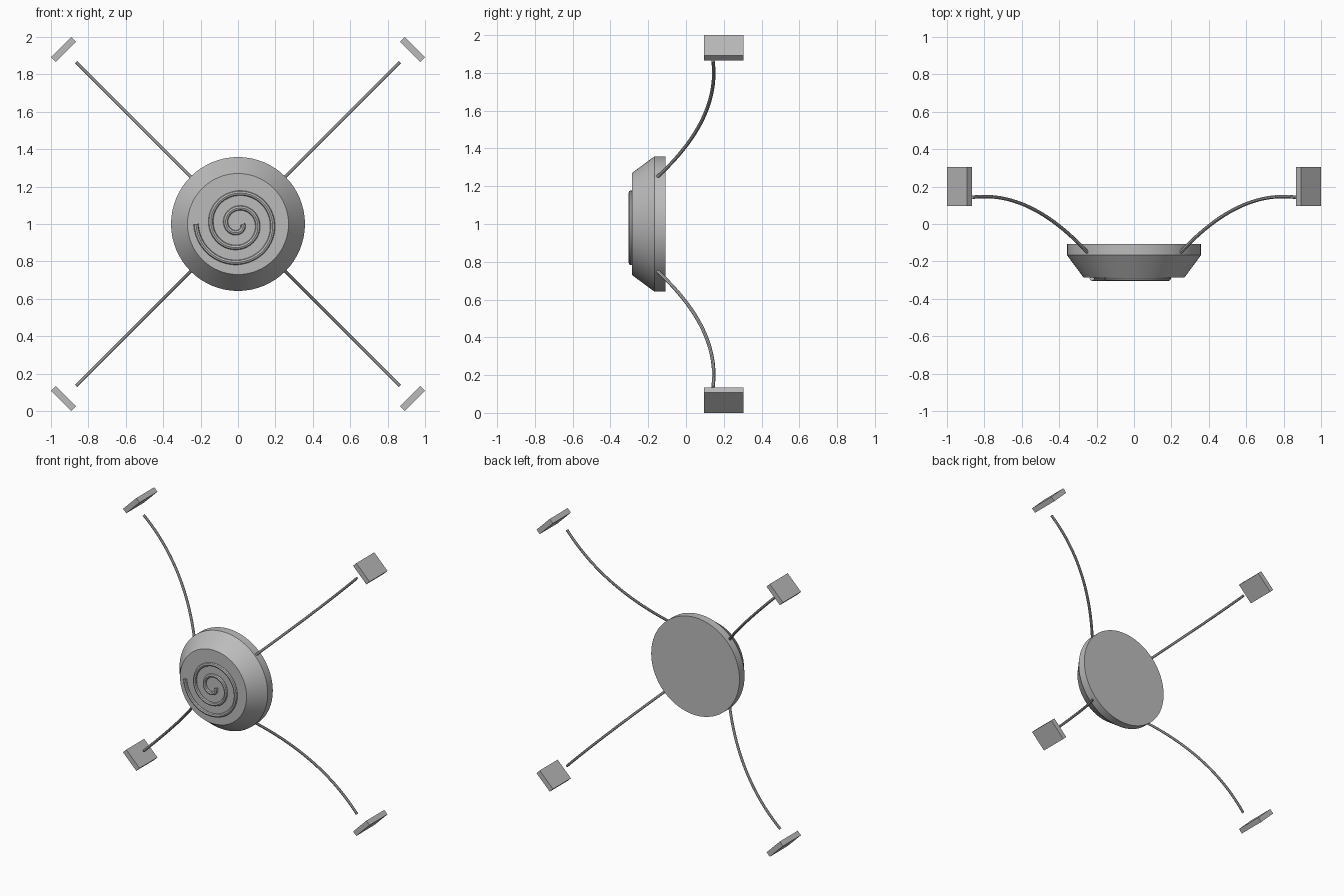
import bpy, bmesh, math
from mathutils import Vector, Matrix

if "Cube" in bpy.data.objects:
    bpy.data.objects.remove(bpy.data.objects["Cube"])

grey = bpy.data.materials.new("grey")
grey.diffuse_color = (0.5, 0.5, 0.5, 1)
grey.use_nodes = True
grey.node_tree.nodes["Principled BSDF"].inputs["Base Color"].default_value = grey.diffuse_color
CENTRE = Vector((0, 0, 1))


def finish(obj, smooth=False):
    obj.data.materials.clear()
    obj.data.materials.append(grey)
    if smooth:
        bpy.ops.object.select_all(action='DESELECT')
        obj.select_set(True)
        bpy.context.view_layer.objects.active = obj
        bpy.ops.object.shade_smooth_by_angle(angle=math.radians(35))


def mesh_object(name, bm, smooth=False):
    bmesh.ops.recalc_face_normals(bm, faces=bm.faces)
    mesh = bpy.data.meshes.new(name)
    bm.to_mesh(mesh)
    bm.free()
    obj = bpy.data.objects.new(name, mesh)
    bpy.context.collection.objects.link(obj)
    finish(obj, smooth)
    return obj


def tube(name, points, radius):
    """Capped round tube swept along a list of points."""
    curve = bpy.data.curves.new(name, 'CURVE')
    curve.dimensions = '3D'
    curve.bevel_depth = radius
    curve.bevel_resolution = 2
    curve.use_fill_caps = True
    spline = curve.splines.new('POLY')
    spline.points.add(len(points) - 1)
    for p, co in zip(spline.points, points):
        p.co = (*co, 1)
    obj = bpy.data.objects.new(name, curve)
    bpy.context.collection.objects.link(obj)
    bpy.ops.object.select_all(action='DESELECT')
    obj.select_set(True)
    bpy.context.view_layer.objects.active = obj
    bpy.ops.object.convert(target='MESH')
    finish(bpy.context.object, True)


# Round body: bevelled disc turned about the y axis
SEGMENTS = 64
bm = bmesh.new()
rings = []
for r, y in [(0.358, -0.108), (0.358, -0.167), (0.27, -0.286)]:
    rings.append([bm.verts.new((r * math.cos(a), y, 1 + r * math.sin(a)))
                  for a in (2 * math.pi * i / SEGMENTS for i in range(SEGMENTS))])
for a, b in zip(rings, rings[1:]):
    for i in range(SEGMENTS):
        j = (i + 1) % SEGMENTS
        bm.faces.new((a[i], a[j], b[j], b[i]))
bm.faces.new(rings[0])
bm.faces.new(rings[-1])
mesh_object("body", bm, True)

# Raised spiral on the front, two and a half turns
spiral = []
for i in range(121):
    t = i / 120
    a, r = -5 * math.pi * t, 0.025 + 0.2 * t
    spiral.append((r * math.cos(a), -0.291, 1 - r * math.sin(a) * -1))
tube("spiral", spiral, 0.013)

# Four bowed arms, each with a loose square pad beyond its tip
for sx, sz, place in [(1, 1, "top_right"), (-1, 1, "top_left"),
                      (1, -1, "bottom_right"), (-1, -1, "bottom_left")]:
    arm = []
    for i in range(25):
        d = 0.25 + 0.615 * i / 24
        arm.append((sx * d, 0.147 - 0.984 * (d - 0.80) ** 2, 1 + sz * d))
    tube("arm_" + place, arm, 0.0095)

    bm = bmesh.new()
    bmesh.ops.create_cube(bm, size=1)
    turn = Matrix.Rotation(-sx * sz * math.pi / 4, 4, 'Y')
    spot = Matrix.Translation(CENTRE + Vector((sx * 0.933, 0.2, sz * 0.933)))
    bm.transform(spot @ turn @ Matrix.Diagonal((0.037, 0.208, 0.152, 1)))
    mesh_object("pad_" + place, bm)
